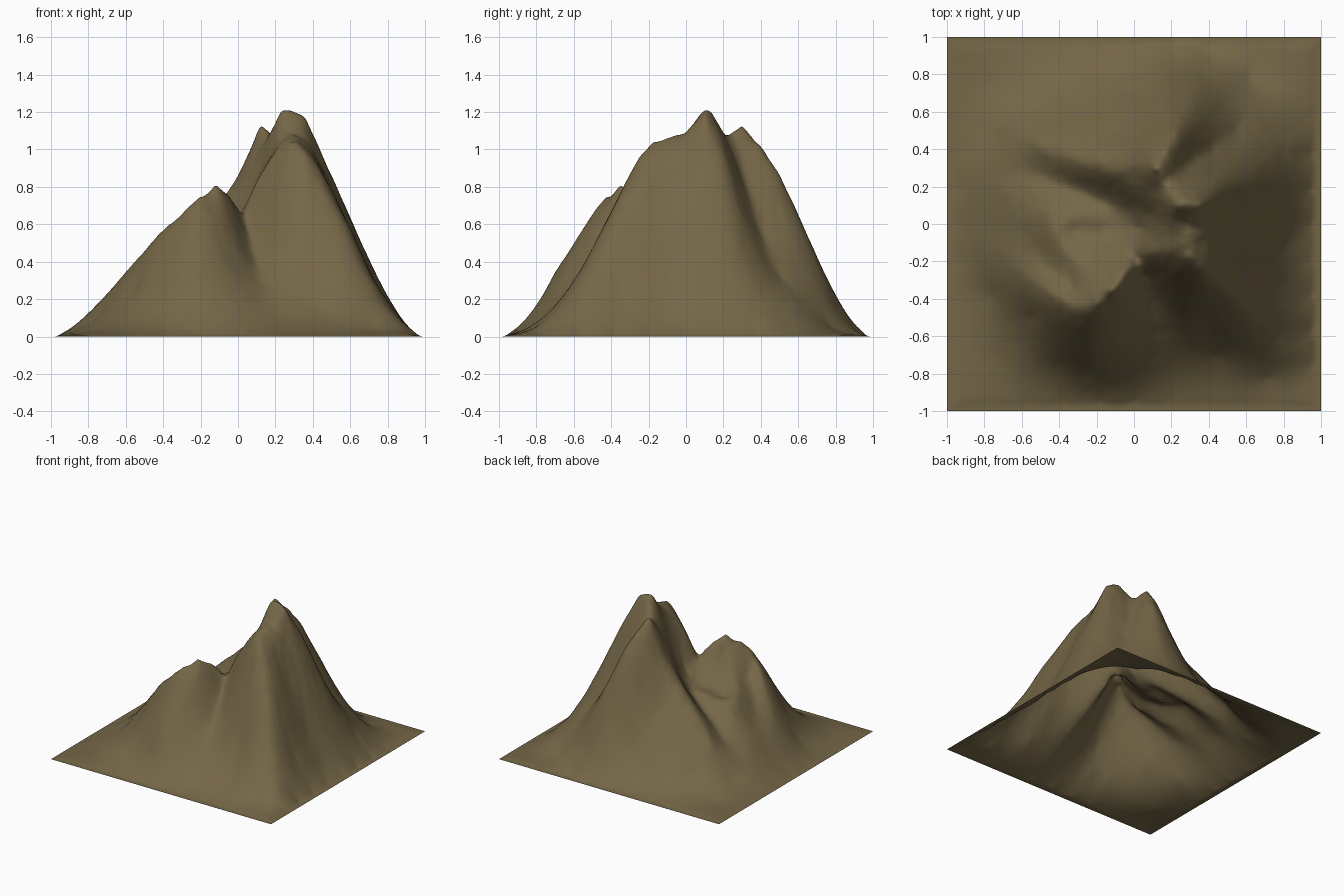
import bpy
import bmesh
import math
from mathutils import Vector, noise

if "Cube" in bpy.data.objects:
    bpy.data.objects.remove(bpy.data.objects["Cube"], do_unlink=True)

SPACING = 0.07   # distance between samples along a crest or gully
POWER = 1.25     # near 1 gives sharp crests, near 2 gives soft ones
samples = []


def add_sample(point):
    """Keep a height sample unless another one is almost at the same place."""
    if all((point.xy - other.xy).length > 0.035 for other in samples):
        samples.append(point)


def line(*points):
    """Sample a crest or gully that runs through the given points."""
    points = [Vector(p) for p in points]
    for p in points:
        add_sample(p)
    for start, end in zip(points, points[1:]):
        steps = math.ceil((end.xy - start.xy).length / SPACING)
        for i in range(1, steps):
            add_sample(start.lerp(end, i / steps))


def slope(*points):
    """Loose samples on an open face."""
    for p in points:
        add_sample(Vector(p))


# Main summit and the crest round to the northern peak
line((.36, .1, 1.17), (.3, .1, 1.2), (.23, .1, 1.2), (.18, .22, 1.07), (.12, .3, 1.12))
# North ridge
line((.12, .3, 1.12), (.18, .4, 1.02), (.23, .5, .86), (.28, .6, .63),
     (.33, .7, .4), (.38, .8, .17), (.4, .9, .04))
# East ridge
line((.36, .1, 1.17), (.39, .17, 1.05), (.43, .21, .95), (.5, .22, .81), (.6, .24, .6),
     (.7, .3, .36), (.8, .38, .16), (.9, .45, .05))
# South-east ridge, over the front shoulder
line((.3, .1, 1.2), (.28, 0, 1.09), (.27, -.1, 1.05), (.28, -.18, 1.03), (.36, -.24, .97),
     (.46, -.31, .8), (.57, -.4, .6), (.66, -.5, .38), (.76, -.6, .2), (.87, -.74, .06))
# Pass between the shoulder and the lower western peak
line((.28, -.18, 1.03), (.2, -.15, .98), (.1, -.15, .82), (.02, -.18, .65),
     (-.05, -.27, .75), (-.12, -.35, .81))
# Front spur of the lower peak
line((-.12, -.35, .81), (-.17, -.5, .64), (-.2, -.6, .5), (-.22, -.7, .34),
     (-.24, -.8, .15), (-.25, -.9, .04))
# Outer west ridge of the lower peak
line((-.12, -.35, .81), (-.2, -.42, .75), (-.28, -.46, .67), (-.42, -.38, .55),
     (-.55, -.29, .4), (-.68, -.18, .25), (-.78, -.02, .14))
# Terrace inside the outer west ridge
line((-.33, -.35, .55), (-.5, -.18, .4), (-.6, 0, .31), (-.68, .16, .23))
# Rim of the raised hollow
line((-.14, -.29, .71), (-.25, -.25, .59), (-.36, -.15, .52), (-.43, -.04, .48),
     (-.45, .07, .45), (-.32, .06, .47), (-.18, .05, .5))
# Floor of the hollow
line((.08, .05, .77), (.03, -.02, .62), (-.08, -.06, .54), (-.2, -.08, .5), (-.32, -.04, .47))
# Channel running north-west past the hollow
line((-.02, .08, .6), (-.1, .1, .52), (-.2, .14, .46), (-.4, .22, .37), (-.6, .31, .25))
# West spur of the northern peak
line((.12, .3, 1.12), (.05, .29, .96), (0, .28, .85), (-.08, .28, .74), (-.15, .29, .66),
     (-.25, .31, .57), (-.4, .37, .44), (-.52, .43, .33))
# Front gully
line((.05, -.27, .58), (.09, -.42, .43), (.14, -.58, .28), (.2, -.76, .11))
# North-east gully
line((.23, .27, .99), (.31, .33, .8), (.42, .4, .56), (.55, .5, .32), (.7, .62, .13))
# East face
line((.42, .02, .97), (.5, -.1, .78), (.6, -.1, .56), (.7, -.1, .34), (.82, -.1, .13))
# Lower faces all round
slope((.3, -.4, .63), (.4, -.55, .35), (.45, -.7, .14),
      (-.4, -.6, .36), (-.55, -.5, .26), (-.6, -.66, .12), (-.4, -.76, .14),
      (-.76, -.38, .1), (-.1, .48, .51), (-.2, .53, .41),
      (-.5, .62, .14), (.05, .5, .67), (0, .7, .26), (-.8, .2, .11),
      (-.74, .45, .09), (-.2, .8, .09), (.75, -.35, .25), (.62, .78, .05))
slope((-.78, -.72, .03), (-.76, .74, .02), (.8, .8, .02), (.72, -.82, .04))

# Flat rim of the ground
for i in range(10):
    t = -1 + i * 0.2
    for x, y in ((t, -1), (1, t), (-t, 1), (-1, -t)):
        add_sample(Vector((x, y, 0)))
        add_sample(Vector((x * .95, y * .95, .007)))


def solve(rows):
    """Gaussian elimination on an augmented matrix."""
    n = len(rows)
    for c in range(n):
        pivot = max(range(c, n), key=lambda r: abs(rows[r][c]))
        rows[c], rows[pivot] = rows[pivot], rows[c]
        top = rows[c]
        for r in range(c + 1, n):
            f = rows[r][c] / top[c]
            if f:
                rows[r][c:] = [a - f * b for a, b in zip(rows[r][c:], top[c:])]
    result = [0.0] * n
    for r in reversed(range(n)):
        rest = sum(rows[r][k] * result[k] for k in range(r + 1, n))
        result[r] = (rows[r][n] - rest) / rows[r][r]
    return result


# Fit one radial surface through every sample
sites = [(p.x, p.y) for p in samples]
matrix = [[math.dist(a, b) ** POWER for b in sites] + [1.0, p.z]
          for a, p in zip(sites, samples)]
matrix.append([1.0] * len(sites) + [0.0, 0.0])
*weights, offset = solve(matrix)
terms = list(zip(sites, weights))


def height(x, y):
    z = offset + sum(w * math.dist((x, y), s) ** POWER for s, w in terms)
    # Fine weathering, stronger higher up
    z += 0.012 * z * noise.fractal(Vector((x, y, 0)) * 9, 1.0, 2.0, 3)
    # Ease down to the level border
    t = min(1, (1 - max(abs(x), abs(y))) / 0.07)
    return max(0, z) * t * t * (3 - 2 * t)


# Mountain surface
bm = bmesh.new()
bmesh.ops.create_grid(bm, x_segments=160, y_segments=160, size=1)
for v in bm.verts:
    v.co.z = height(v.co.x, v.co.y)
for f in bm.faces:
    f.smooth = True
mesh = bpy.data.meshes.new("mountain")
bm.to_mesh(mesh)
bm.free()
mountain = bpy.data.objects.new("mountain", mesh)
bpy.context.collection.objects.link(mountain)

# Earth colour
earth = bpy.data.materials.new("olive brown earth")
earth.use_nodes = True
colour = (0.175, 0.132, 0.062, 1)
earth.diffuse_color = colour
earth.node_tree.nodes["Principled BSDF"].inputs["Base Color"].default_value = colour
mesh.materials.append(earth)
